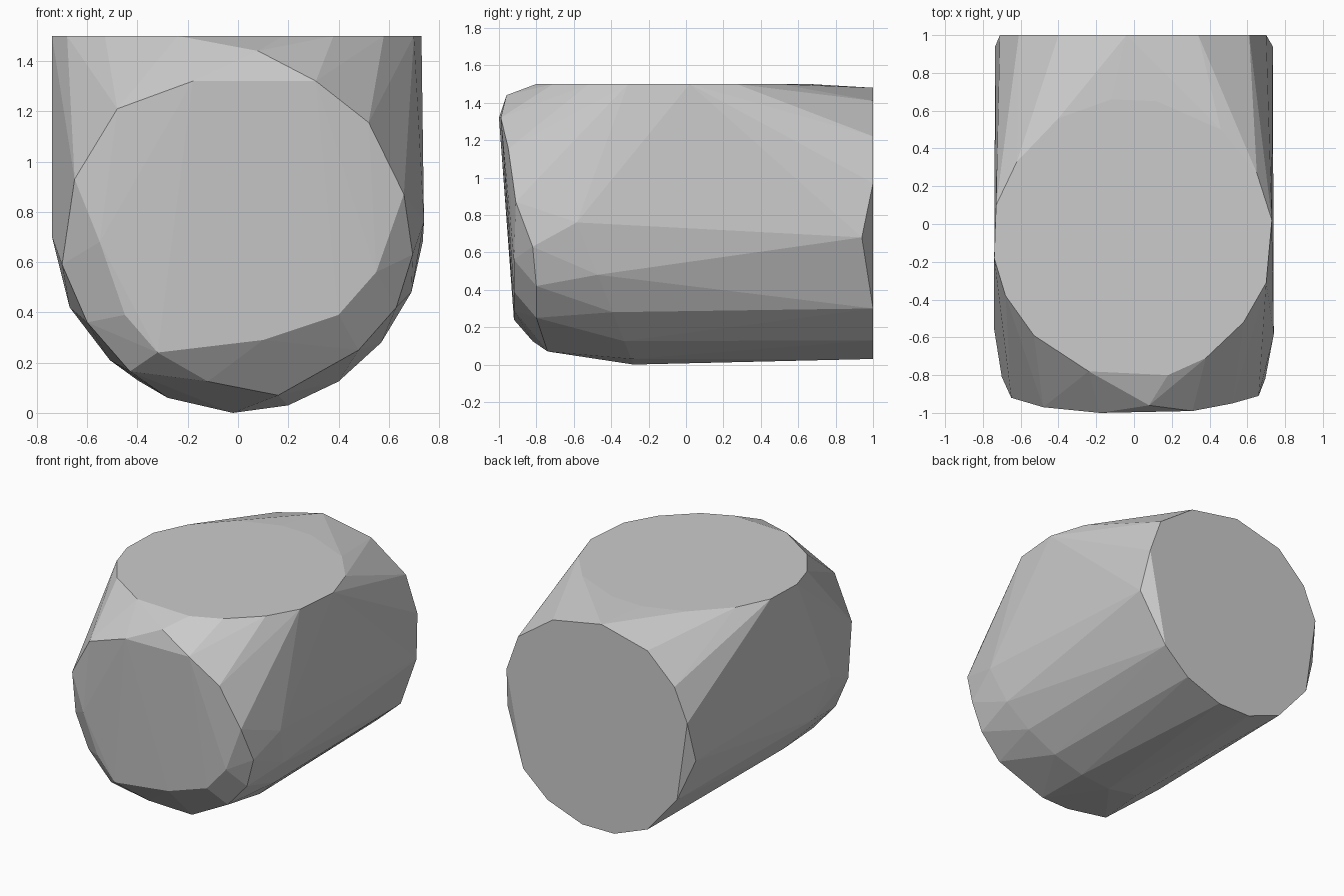
import bpy
import bmesh

# Remove the default object
default_cube = bpy.data.objects.get("Cube")
if default_cube:
    bpy.data.objects.remove(default_cube, do_unlink=True)

TOP_HEIGHT = 1.5
BACK_DEPTH = 1.0


def make_material(name, colour):
    material = bpy.data.materials.new(name)
    material.use_nodes = True
    material.diffuse_color = colour
    shader = next(node for node in material.node_tree.nodes
                  if node.type == "BSDF_PRINCIPLED")
    shader.inputs["Base Color"].default_value = colour
    return material


def make_hull(name, points, material):
    """Wrap a faceted convex skin around the corner points."""
    mesh = bpy.data.meshes.new(name)
    shell = bmesh.new()
    for point in points:
        shell.verts.new(point)
    result = bmesh.ops.convex_hull(shell, input=shell.verts[:])
    loose = [vert for vert in shell.verts if not vert.link_faces]
    bmesh.ops.delete(shell, geom=loose, context="VERTS")
    bmesh.ops.recalc_face_normals(shell, faces=shell.faces[:])
    shell.to_mesh(mesh)
    shell.free()
    mesh.materials.append(material)
    body = bpy.data.objects.new(name, mesh)
    bpy.context.collection.objects.link(body)
    return body


# Flat top: outline seen from above (x, y)
top_outline = [
    (-.73, .1), (-.74, -.18), (-.68, -.38), (-.53, -.59),
    (-.24, -.78), (.18, -.8), (.38, -.71), (.58, -.52),
    (.7, -.31), (.73, .02), (.65, .27), (.46, .5),
    (.12, .65), (-.12, .66), (-.4, .56), (-.62, .33),
]

# Flat back: outline seen from behind (x, z)
back_outline = [
    (.61, 1.22), (.34, 1.41), (-.04, 1.48), (-.4, 1.39),
    (-.61, 1.19), (-.71, .96), (-.63, .4), (-.4, .13),
    (-.14, .03), (.11, .03), (.38, .13), (.57, .3), (.7, .97),
]

# Rounded underside: section across the barrel (x, z)
belly_section = [
    (.74, .76), (.69, .48), (.57, .28), (.4, .125), (.2, .03),
    (-.02, 0), (-.28, .06), (-.51, .21), (-.67, .42), (-.74, .7),
]

# Chamfered lower edge of the front disc (x, z)
front_lower_edge = [
    (.55, .56), (.4, .39), (.1, .29), (-.32, .24), (-.45, .39),
]

# Front rim, upper half then the set-back lower half (x, y, z)
front_upper_rim = [
    (.08, -.96, 1.44), (.31, -.99, 1.32), (.52, -.95, 1.155),
    (.66, -.91, .87), (-.18, -1, 1.32), (-.48, -.97, 1.21),
    (-.65, -.92, .93), (-.55, -.94, .68),
]
front_lower_rim = [
    (.695, -.82, .63), (.63, -.8, .42), (.48, -.8, .25),
    (.16, -.74, .07), (-.12, -.82, .125), (-.43, -.8, .165),
    (-.6, -.81, .36), (-.7, -.81, .59),
]

# Side corners just ahead of the back face
back_side_corners = [(side * .735, .94, .68) for side in (-1, 1)]

corners = front_upper_rim + front_lower_rim + back_side_corners
corners += [(x, y, TOP_HEIGHT) for x, y in top_outline]
corners += [(x, BACK_DEPTH, z) for x, z in back_outline]
corners += [(x, -.28 - .4 * z, z) for x, z in belly_section]
corners += [(x, -.92, z) for x, z in front_lower_edge]

stone_grey = make_material("plain grey", (.6, .6, .6, 1))
make_hull("faceted_block", corners, stone_grey)
